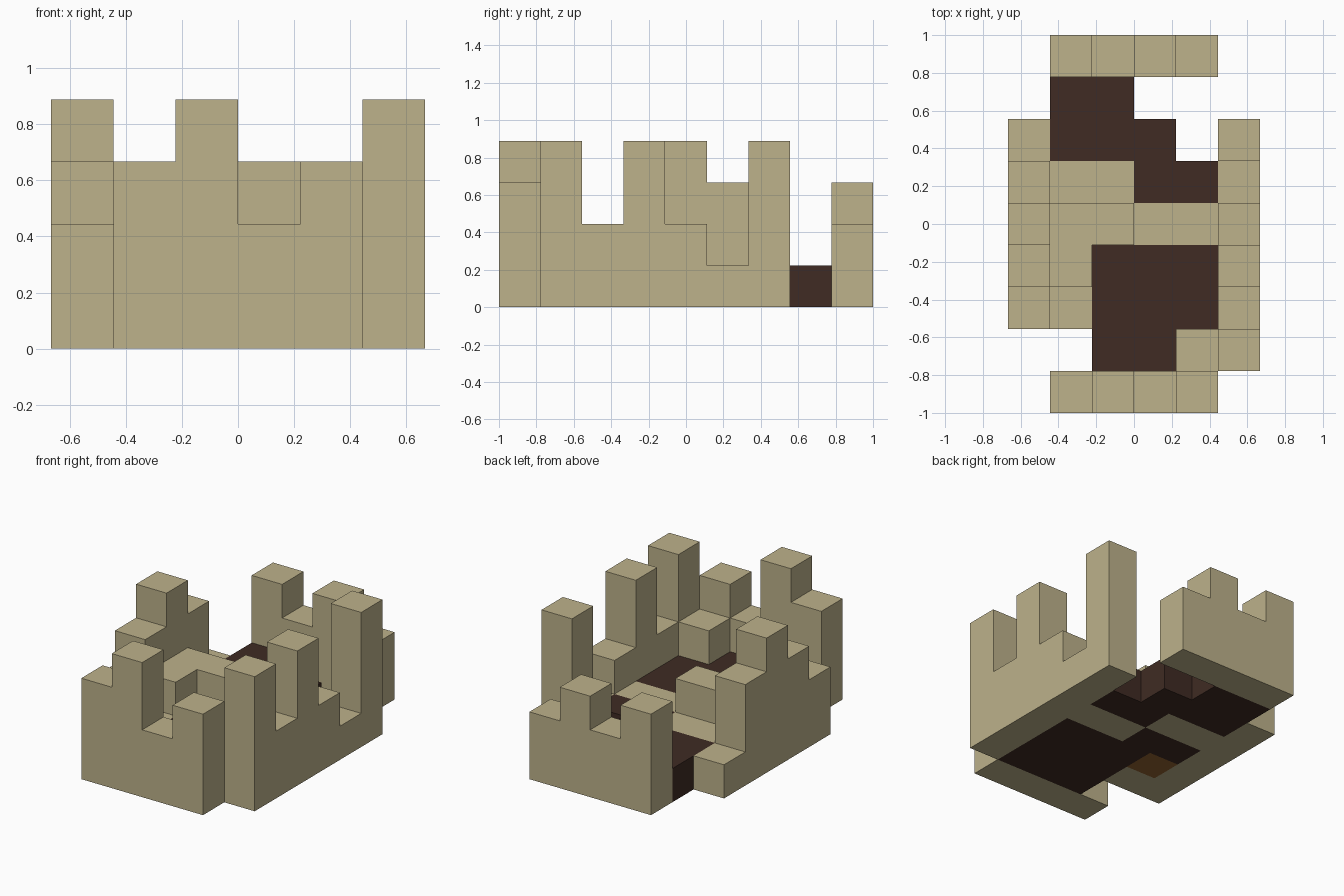
import bpy
import bmesh
from mathutils import Vector

cube = bpy.data.objects.get("Cube")
if cube:
    bpy.data.objects.remove(cube, do_unlink=True)

# Height of every column in blocks, one string per row, front row first
HEIGHTS = [
    ".3423.",
    "..1124",
    "211112",
    "321114",
    "422112",
    "311111",
    "1111.4",
    ".11...",
    ".3232.",
]
# Material of the lowest block: s = sandstone, d = dark earth, w = wood
BASE = [
    ".ssss.",
    "..ddds",
    "ssddds",
    "swddds",
    "sddsss",
    "sssdds",
    "sddd.s",
    ".dd...",
    ".ssss.",
]
ROWS, COLS = len(HEIGHTS), len(HEIGHTS[0])
SIZE = 2 / ROWS


def make_material(name, color):
    mat = bpy.data.materials.new(name)
    mat.use_nodes = True
    mat.diffuse_color = color
    for node in mat.node_tree.nodes:
        if node.type == "BSDF_PRINCIPLED":
            node.inputs["Base Color"].default_value = color
            node.inputs["Roughness"].default_value = 0.9
    return mat


SAND = make_material("sandstone", (0.51, 0.445, 0.258, 1))
EARTH = make_material("dark_earth", (0.05, 0.024, 0.017, 1))
WOOD = make_material("brown_wood", (0.296, 0.127, 0.03, 1))


def part_of(i, j, k):
    """Name the part a block belongs to."""
    base = BASE[j][i]
    if k == 0 and base == "d":
        return "earth_floor"
    if k == 0 and base == "w":
        return "buried_wood_block"
    if j == 0:
        return "front_wall"
    if j == ROWS - 1:
        return "back_wall"
    if i == 0:
        return "right_wall"
    if i == COLS - 1:
        return "left_wall"
    return "inner_steps"


# Sort the blocks into parts
blocks = {}
for j, row in enumerate(HEIGHTS):
    for i, height in enumerate(row):
        if height != ".":
            for k in range(int(height)):
                blocks[i, j, k] = part_of(i, j, k)


def add_part(name, mat):
    """Build the outer faces of all the blocks of one part."""
    bm = bmesh.new()
    for cell, part in blocks.items():
        if part != name:
            continue
        for axis in range(3):
            for sign in (-1, 1):
                near = list(cell)
                near[axis] += sign
                if tuple(near) in blocks:
                    continue
                normal, u = Vector(), Vector()
                normal[axis] = sign / 2
                u[(axis + 1) % 3] = 0.5
                v = normal.cross(u) * 2
                center = Vector(cell) + normal
                center += Vector(((1 - COLS) / 2, (1 - ROWS) / 2, 0.5))
                corners = (-u - v, u - v, u + v, v - u)
                bm.faces.new([bm.verts.new((center + c) * SIZE) for c in corners])
    bmesh.ops.remove_doubles(bm, verts=bm.verts, dist=0.001)
    mesh = bpy.data.meshes.new(name)
    bm.to_mesh(mesh)
    bm.free()
    mesh.materials.append(mat)
    obj = bpy.data.objects.new(name, mesh)
    bpy.context.collection.objects.link(obj)


# Walls and steps
for wall in ("front_wall", "back_wall", "left_wall", "right_wall", "inner_steps"):
    add_part(wall, SAND)

# Ground blocks
add_part("earth_floor", EARTH)
add_part("buried_wood_block", WOOD)
